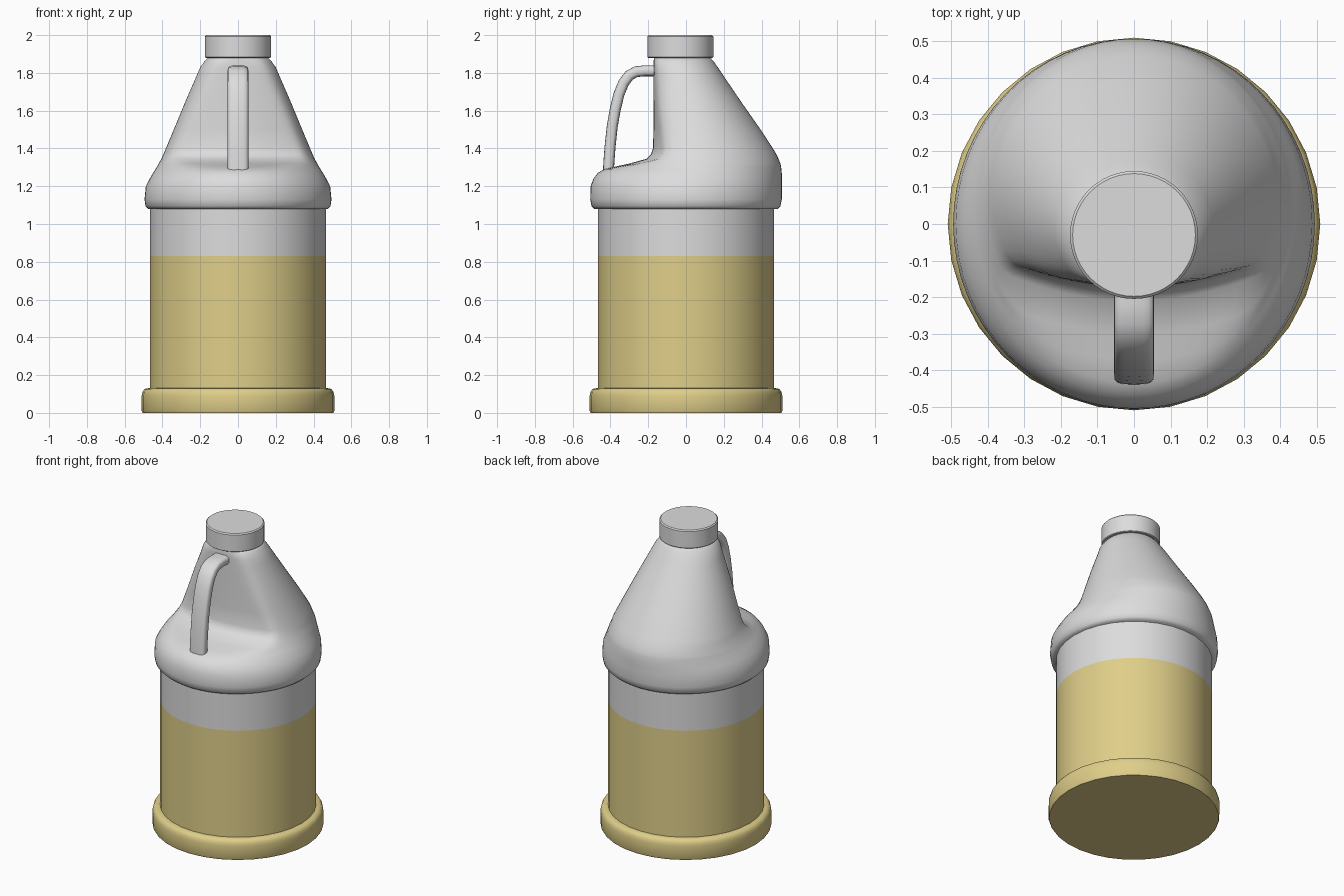
import bpy, bmesh, math
from mathutils import Vector

if "Cube" in bpy.data.objects:
    bpy.data.objects.remove(bpy.data.objects["Cube"])


def material(name, rgb):
    m = bpy.data.materials.new(name)
    m.diffuse_color = (*rgb, 1)
    m.use_nodes = True
    m.node_tree.nodes["Principled BSDF"].inputs["Base Color"].default_value = m.diffuse_color
    return m


GREY = material("pale_plastic", (0.72, 0.72, 0.72))
GOLD = material("yellow_liquid", (0.74, 0.62, 0.25))


def loft(name, rings, mats, rule=None, angle=40):
    """Skin closed rings of points, cap both ends, colour faces by rule."""
    bm = bmesh.new()
    vr = [[bm.verts.new(p) for p in ring] for ring in rings]
    n = len(vr[0])
    for a, b in zip(vr, vr[1:]):
        for i in range(n):
            bm.faces.new((a[i], a[(i + 1) % n], b[(i + 1) % n], b[i]))
    bm.faces.new(vr[0])
    bm.faces.new(vr[-1])
    bmesh.ops.recalc_face_normals(bm, faces=bm.faces)
    if rule:
        for f in bm.faces:
            f.material_index = rule(f.calc_center_median())
    me = bpy.data.meshes.new(name)
    bm.to_mesh(me)
    bm.free()
    for m in mats:
        me.materials.append(m)
    ob = bpy.data.objects.new(name, me)
    bpy.context.collection.objects.link(ob)
    bpy.ops.object.select_all(action='DESELECT')
    ob.select_set(True)
    bpy.context.view_layer.objects.active = ob
    bpy.ops.object.shade_smooth_by_angle(angle=math.radians(angle))
    return ob


def circle(r, z, cy=0.0, n=32):
    return [(r * math.cos(2 * math.pi * i / n), cy + r * math.sin(2 * math.pi * i / n), z)
            for i in range(n)]


# Foot and straight container, filled with liquid up to z = 0.83
profile = [(0.505, 0), (0.51, 0.01), (0.51, 0.09), (0.506, 0.11), (0.498, 0.123),
           (0.485, 0.13), (0.465, 0.131), (0.465, 0.83), (0.465, 1.10)]
loft("container", [circle(r, z) for r, z in profile], [GOLD, GREY],
     lambda c: 1 if c.z > 0.83 else 0)


# Shoulder and neck: ellipses whose front is cut back to a curved wall
def smooth_max(a, b, k=0.03):
    h = max(k - abs(a - b), 0) / k
    return max(a, b) + h * h * k / 4


def section(z, half_x, back, front, wall, n=64):
    cy, ry = (back + front) / 2, (back - front) / 2
    ring = []
    for i in range(n):
        t = 2 * math.pi * i / n
        x, y = half_x * math.cos(t), cy + ry * math.sin(t)
        if y < cy:
            y = smooth_max(y, wall + 0.6 * x * x)
        ring.append((x, y, z))
    return ring


# z, half width, back, uncut front, wall position
shoulder = [
    (1.08, 0.475, 0.485, -0.485, -1), (1.095, 0.49, 0.50, -0.50, -1),
    (1.13, 0.495, 0.507, -0.507, -1), (1.20, 0.488, 0.507, -0.505, -1),
    (1.24, 0.467, 0.507, -0.49, -1), (1.27, 0.45, 0.507, -0.467, -1),
    (1.29, 0.437, 0.505, -0.435, -0.6), (1.305, 0.428, 0.503, -0.41, -0.37),
    (1.32, 0.42, 0.50, -0.39, -0.30), (1.345, 0.405, 0.49, -0.36, -0.21),
    (1.37, 0.395, 0.478, -0.33, -0.185), (1.40, 0.382, 0.46, -0.31, -0.175),
    (1.50, 0.34, 0.395, -0.285, -0.172), (1.65, 0.278, 0.29, -0.25, -0.172),
    (1.79, 0.217, 0.195, -0.215, -0.172), (1.83, 0.20, 0.168, -0.21, -0.172),
    (1.86, 0.178, 0.147, -0.205, -0.172), (1.885, 0.155, 0.125, -0.185, -0.170),
]
loft("shoulder", [section(*s) for s in shoulder], [GREY], angle=50)

# Handle: flat rounded section swept along a curved path (y, z)
path = [(-0.412, 1.25), (-0.408, 1.33), (-0.401, 1.42), (-0.390, 1.52), (-0.374, 1.61),
        (-0.354, 1.69), (-0.330, 1.748), (-0.300, 1.787), (-0.265, 1.806),
        (-0.22, 1.811), (-0.14, 1.811)]
rings = []
for i, (y, z) in enumerate(path):
    a, b = path[max(i - 1, 0)], path[min(i + 1, len(path) - 1)]
    d = Vector((b[0] - a[0], b[1] - a[1])).normalized()
    ring = []
    for j in range(20):
        t = 2 * math.pi * j / 20
        c, s = math.cos(t), math.sin(t)
        u = 0.055 * math.copysign(abs(c) ** 0.6, c)
        v = 0.029 * math.copysign(abs(s) ** 0.6, s)
        ring.append((u, y - d.y * v, z + d.x * v))
    rings.append(ring)
loft("handle", rings, [GREY], angle=60)

# Cap
loft("cap", [circle(r, z, -0.03, 48) for r, z in
             [(0.17, 1.88), (0.175, 1.884), (0.175, 1.993), (0.168, 2.0)]], [GREY], angle=30)
